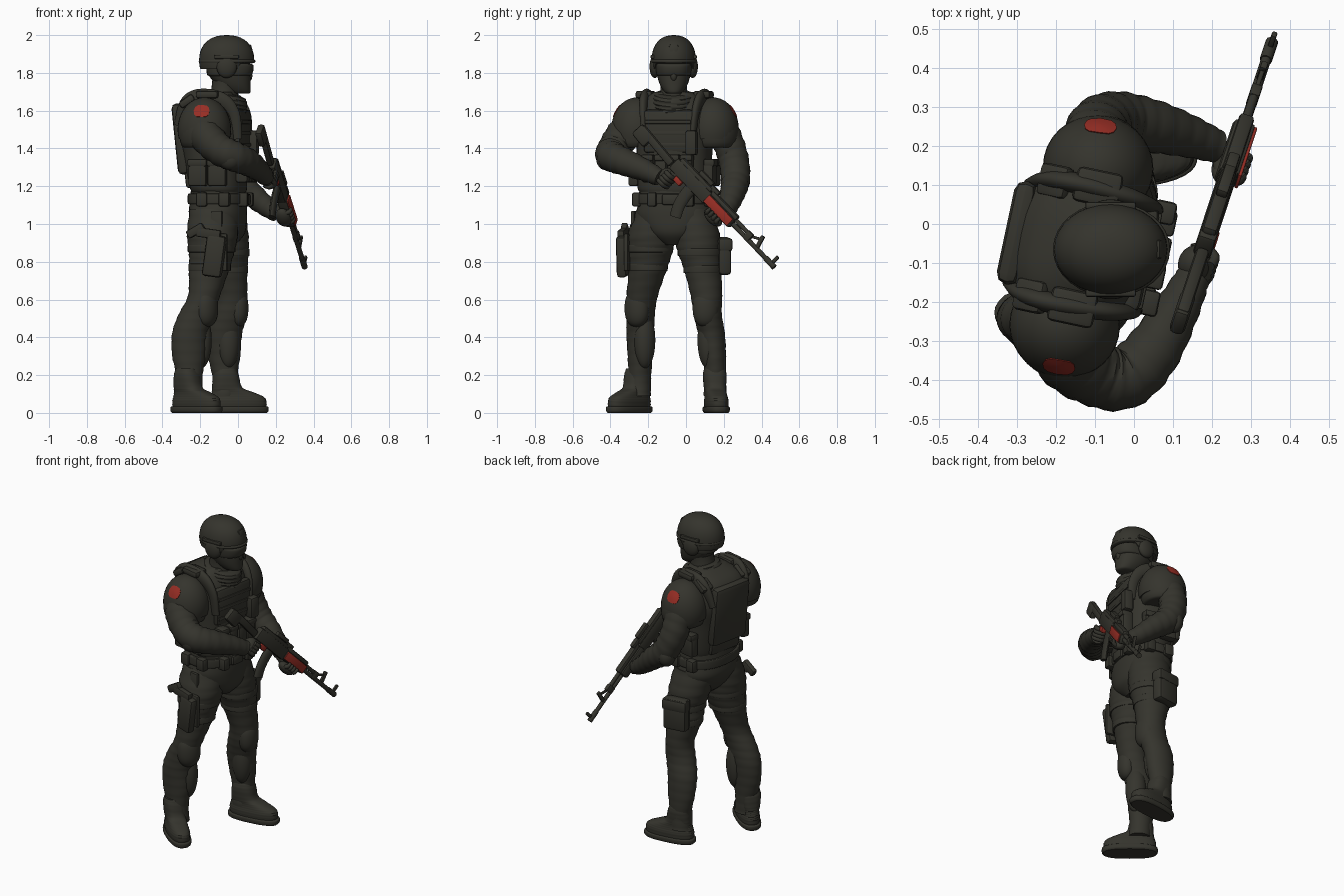
import bpy, bmesh, math
from mathutils import Vector, Matrix


def colour(name, rgb):
    m = bpy.data.materials.new(name)
    m.diffuse_color = (*rgb, 1)
    return m


OLIVE = colour("dark_olive", (0.035, 0.034, 0.026))
RED = colour("red", (0.31, 0.027, 0.018))
I = Matrix.Identity(4)


def frame(x, y, z, yaw=0, pitch=0):
    return (Matrix.Translation((x, y, z)) @ Matrix.Rotation(math.radians(yaw), 4, 'Z')
            @ Matrix.Rotation(math.radians(pitch), 4, 'Y'))


def finish(name, bm, M=I, mat=OLIVE):
    bmesh.ops.transform(bm, matrix=M, verts=bm.verts)
    bmesh.ops.recalc_face_normals(bm, faces=bm.faces)
    me = bpy.data.meshes.new(name)
    bm.to_mesh(me)
    bm.free()
    me.materials.append(mat)
    ob = bpy.data.objects.new(name, me)
    bpy.context.collection.objects.link(ob)


def skin(name, rings, M=I, mat=OLIVE):
    bm = bmesh.new()
    vs = [[bm.verts.new(p) for p in r] for r in rings]
    n = len(rings[0])
    for a, b in zip(vs, vs[1:]):
        for i in range(n):
            bm.faces.new((a[i], a[(i + 1) % n], b[(i + 1) % n], b[i]))
    bm.faces.new(vs[0])
    bm.faces.new(vs[-1])
    finish(name, bm, M, mat)


def spline(st, n=6):
    out = []
    for i in range(len(st) - 1):
        q = [st[max(0, min(len(st) - 1, i + k))] for k in (-1, 0, 1, 2)]
        for k in range(n):
            t = k / n
            out.append([0.5 * (2 * b + (c - a) * t + (2 * a - 5 * b + 4 * c - d) * t * t
                               + (3 * b - a - 3 * c + d) * t ** 3) for a, b, c, d in zip(*q)])
    return out + [list(st[-1])]


def power(c, e):
    return math.copysign(abs(c) ** e, c)


def loft(name, st, M=I, e=2.0, wrinkle=0, n=32):
    """Horizontal sections (x, y, z, half depth, half width)."""
    rings = []
    for j, (x, y, z, a, b) in enumerate(spline(st)):
        r = []
        for i in range(n):
            c, s = math.cos(2 * math.pi * i / n), math.sin(2 * math.pi * i / n)
            f = 1 + wrinkle * math.sin(2.1 * j + 1.5 * s)
            r.append((x + f * a * power(c, 2 / e), y + f * b * power(s, 2 / e), z))
        rings.append(r)
    skin(name, rings, M)


def limb(name, st, M=I, wrinkle=0, n=24, flat=1.0, mat=OLIVE, ref=(0, 0, 1)):
    """Tube along (x, y, z, radius)."""
    pts, rings = spline(st), []
    for j, p in enumerate(pts):
        t = Vector(pts[min(j + 1, len(pts) - 1)][:3]) - Vector(pts[max(j - 1, 0)][:3])
        u = t.cross(Vector(ref)).normalized()
        v = u.cross(t).normalized()
        ring = []
        for i in range(n):
            a = 2 * math.pi * i / n
            r = p[3] * (1 + wrinkle * math.sin(2.1 * j + 1.5 * math.sin(a)))
            ring.append(Vector(p[:3]) + u * math.cos(a) * r + v * math.sin(a) * r * flat)
        rings.append(ring)
    skin(name, rings, M, mat)


def ell(name, c, r, M=I, floor=None, full=1.0):
    bm = bmesh.new()
    bmesh.ops.create_uvsphere(bm, u_segments=32, v_segments=20, radius=1)
    for v in bm.verts:
        p = v.co.copy()
        h = math.hypot(p.x, p.y)
        k = h ** (full - 1) if h > 1e-4 else 1
        p = Vector((p.x * k, p.y * k, power(p.z, full)))
        if floor:
            p.z = max(p.z, floor(p.x))
        v.co = [c[i] + p[i] * r[i] for i in range(3)]
    finish(name, bm, M)


def box(name, c, s, M=I, bev=0.012, mat=OLIVE, tilt=0):
    bm = bmesh.new()
    bmesh.ops.create_cube(bm, size=1)
    bmesh.ops.scale(bm, vec=s, verts=bm.verts)
    bmesh.ops.bevel(bm, geom=bm.edges[:], offset=bev, segments=2, affect='EDGES', profile=0.5)
    finish(name, bm, M @ frame(*c, 0, tilt), mat)


# torso, vest and belt, turned slightly
T = frame(-0.135, -0.058, 0, -12)
H = frame(-0.105, -0.06, 0, -8)
loft("pelvis", [(0.03, 0, .89, .06, .05), (0.02, 0, .95, .12, .14), (0, 0, 1.04, .15, .2),
                (0, 0, 1.12, .147, .192), (0, 0, 1.2, .14, .185)], H, 2.3)
loft("vest", [(.035, 0, 1.17, .137, .18), (.03, 0, 1.21, .147, .193), (.013, 0, 1.38, .165, .198), (-.003, 0, 1.5, .18, .205),
              (-.007, 0, 1.6, .167, .195), (0, 0, 1.66, .135, .16), (.03, 0, 1.7, .085, .1)], T, 2.6)
loft("belt", [(0, 0, 1.105, .15, .195), (0, 0, 1.11, .158, .205), (0, 0, 1.155, .158, .205), (0, 0, 1.16, .15, .195)], H, 2.3)
box("belt_buckle", (.158, 0, 1.13), (.025, .09, .06), H)
box("back_plate", (-.152, 0, 1.45), (.06, .27, .38), T, .028, tilt=-6)
box("back_panel_lower", (-.11, 0, 1.24), (.035, .22, .1), T, .015, tilt=-7)
box("chest_plate", (.155, 0, 1.49), (.05, .27, .23), T, .02)
for z in (1.42, 1.48, 1.54):
    box("chest_webbing", (.18, 0, z), (.012, .25, .02), T, .004)
for i in range(4):
    y = -.105 + .07 * i
    box("magazine_pouch", (.185, y, 1.29), (.065, .062, .14), T, .012)
    box("pouch_flap", (.19, y, 1.35), (.07, .066, .035), T, .01)
box("radio_pouch", (.19, .13, 1.43), (.06, .06, .13), T)
for s in (-1, 1):
    for x in (-.035, .07):
        box("side_pouch", (x, s * .203, 1.27), (.1, .055, .14), T, .014)
        box("side_pouch_flap", (x, s * .208, 1.325), (.105, .06, .04), T, .01)
    for x, y in ((.145, .1), (.06, .192), (-.06, .192)):
        box("belt_pouch", (x, s * y, 1.13), (.06, .05, .075), H)
    # shoulder straps and bolsters
    limb("shoulder_strap", [(.16, s * .13, 1.45, .028), (.145, s * .14, 1.58, .033), (.08, s * .15, 1.655, .042),
                            (-.04, s * .157, 1.67, .045), (-.11, s * .15, 1.63, .04), (-.15, s * .13, 1.52, .03)],
         T, flat=.6, ref=(0, 1, 0))
    box("strap_pad", (.01, s * .157, 1.685), (.12, .09, .04), T, .014)
    box("strap_pad_rear", (-.1, s * .15, 1.65), (.09, .085, .04), T, .014, tilt=-35)

    # shoulder pads with red patch
    c, r = Vector((0, s * .207, 1.5)), (.142, .135, .17)
    ell("shoulder_pad", c, r, T, lambda x: -.3)
    ell("shoulder_pad_lower", c + Vector((0, s * .008, -.02)), (.132, .13, .15), T, lambda x: -.5)
    d, w = Vector((.06 if s < 0 else -.13, s * .81, .59)), Vector((0, -s * .59, .81))
    rings = []
    for k, o in ((.05, 1.02), (.5, 1.02), (1, 1.02), (1.02, .97)):
        ring = []
        for i in range(12):
            a = math.pi * i / 6
            g = k * (1 if i % 2 == 0 else .98)
            p = (d + Vector((.31 * g * power(math.cos(a), .75), 0, 0)) + w * .24 * g * power(math.sin(a), .75)).normalized() * o
            ring.append([c[q] + p[q] * r[q] for q in range(3)])
        rings.append(ring)
    skin("shoulder_patch", rings, T, RED)

# head
A = frame(-0.06, -0.065, 0)
limb("neck", [(-.02, 0, 1.6, .085), (-.01, 0, 1.72, .07), (0, 0, 1.8, .075)], A, ref=(1, 0, 0))
loft("collar", [(0, 0, -.05, .13, .12), (0, 0, -.02, .125, .118), (0, 0, .02, .112, .105), (0, 0, .03, .08, .08)],
     frame(-.07, -.065, 1.665, 0, 14), wrinkle=.02)
loft("face_mask", [(.075, 0, 1.69, .04, .03), (.06, 0, 1.7, .066, .05), (.035, 0, 1.74, .092, .074),
                   (.012, 0, 1.8, .113, .09), (0, 0, 1.88, .115, .095)], A, 2.2)
ell("nose", (.118, 0, 1.785), (.018, .018, .03), A)
ell("helmet", (.0, 0, 1.865), (.146, .117, .135), A, lambda x: -.08 if x > .5 else -.32, .88)
loft("helmet_rim", [(0, 0, 1.85, .13, .1), (.002, 0, 1.855, .148, .119), (.002, 0, 1.868, .148, .119), (0, 0, 1.875, .13, .1)], A)
loft("goggles", [(.01, 0, 1.785, .09, .07), (.015, 0, 1.79, .118, .09), (.018, 0, 1.84, .124, .096), (.01, 0, 1.85, .1, .09)], A, 2.5)
box("helmet_mount", (.12, 0, 1.925), (.03, .05, .05), A, .01, tilt=-15)
for s in (-1, 1):
    ell("ear_cup", (.0, s * .1, 1.833), (.054, .028, .06), A)
    box("helmet_rail", (.0, s * .112, 1.885), (.13, .02, .022), A, .006)

# arms
limb("right_arm", [(-.2, -.26, 1.57, .08), (-.17, -.335, 1.47, .09), (-.1, -.385, 1.395, .083), (-.025, -.395, 1.36, .08),
                   (.045, -.33, 1.33, .073), (.11, -.22, 1.285, .058), (.15, -.14, 1.245, .045)], wrinkle=.035)
limb("left_arm", [(-.1, .16, 1.57, .08), (-.1, .212, 1.46, .083), (-.085, .25, 1.35, .08), (-.035, .262, 1.245, .077),
                  (.05, .25, 1.175, .068), (.14, .225, 1.1, .055), (.21, .2, 1.05, .043)], wrinkle=.035)
ell("right_elbow_pad", (-.04, -.425, 1.345), (.06, .05, .06))
ell("left_elbow_pad", (-.065, .285, 1.23), (.05, .055, .065))

# legs
loft("right_leg", [(-.13, -.15, 1.08, .125, .11), (-.135, -.18, .95, .135, .128), (-.14, -.19, .85, .12, .118),
                   (-.155, -.205, .75, .105, .1), (-.18, -.232, .62, .085, .083), (-.222, -.24, .52, .093, .075),
                   (-.255, -.242, .42, .094, .073), (-.26, -.243, .3, .088, .066), (-.255, -.245, .18, .066, .06),
                   (-.25, -.25, .09, .07, .064)], wrinkle=.018)
loft("left_leg", [(-.09, .03, 1.08, .125, .11), (-.07, .055, .95, .125, .122), (-.055, .07, .85, .112, .113),
                  (-.055, .09, .75, .104, .098), (-.035, .108, .62, .085, .083), (-.045, .115, .52, .092, .075),
                  (-.07, .135, .42, .092, .071), (-.073, .15, .3, .085, .062), (-.07, .155, .18, .064, .057),
                  (-.07, .155, .09, .07, .062)], wrinkle=.018)
for side, x, y, yaw in (("right", -.165, -.26, -35), ("left", 0, .105, 5)):
    K = frame(x, y, .555, yaw)
    ell(side + "_knee_pad", (0, 0, 0), (.055, .07, .1), K, None, .85)
    ell(side + "_shin_guard", (-.05, .015, -.17), (.06, .055, .15), K)
for side, x, y, yaw in (("right", -.22, -.3, -40), ("left", 0, .16, 7)):
    F = frame(x, y, 0, yaw)
    loft(side + "_boot", [(0, 0, .02, .15, .058), (0, 0, .06, .152, .061), (-.005, 0, .085, .142, .057), (-.03, 0, .11, .11, .055),
                          (-.058, 0, .135, .08, .058), (-.065, 0, .2, .068, .062), (-.065, 0, .235, .055, .055)], F, 2.5, .01)
    loft(side + "_boot_sole", [(0, 0, 0, .154, .058), (0, 0, .01, .162, .066), (0, 0, .03, .162, .066), (0, 0, .035, .15, .055)], F, 2.6)

# thigh holster and pistol, left thigh pouch, leg straps
G = frame(-.125, -.335, .85, -12)
box("holster", (.0, 0, -.02), (.105, .055, .22), G, .018, tilt=8)
box("holster_plate", (.0, .03, 0), (.13, .025, .2), G, .01)
box("pistol_slide", (-.03, -.005, .1), (.13, .035, .05), G, .008, tilt=8)
box("pistol_grip", (-.1, -.005, .115), (.045, .035, .1), G, .01, tilt=60)
box("holster_hanger", (.0, .06, .14), (.06, .02, .16), G, .006)
P = frame(-.07, .197, .83, 8)
box("thigh_pouch", (0, 0, 0), (.15, .07, .2), P, .02)
box("thigh_pouch_flap", (0, .003, .06), (.158, .075, .07), P, .015)
for side, x, y, z, a, b in (("right", -.14, -.192, .87, .126, .124), ("right", -.15, -.203, .77, .112, .106),
                            ("left", -.055, .073, .85, .116, .117), ("left", -.055, .088, .76, .108, .102)):
    loft(side + "_thigh_strap", [(x, y, z - .02, a * .96, b * .96), (x, y, z - .015, a, b), (x, y, z + .015, a, b), (x, y, z + .02, a * .96, b * .96)])

# rifle: local x along barrel, z up
S, E = Vector((.12, -.24, 1.51)), Vector((.352, .462, .777))
d = (E - S).normalized()
side = Vector((0, 0, 1)).cross(d).normalized()
R = Matrix((d, side, d.cross(side))).transposed().to_4x4()
R.translation = S


def rod(name, x0, x1, z, r):
    limb(name, [(x0, 0, z, r), (x1, 0, z, r)], R, n=12)


box("stock", (.13, 0, -.005), (.26, .035, .045), R, .012, tilt=4)
box("stock_butt", (.04, 0, -.02), (.1, .04, .08), R, .014, tilt=4)
box("receiver", (.4, 0, .0), (.27, .048, .075), R, .01)
box("receiver_cover", (.4, 0, .04), (.24, .04, .035), R, .012)
box("rear_sight", (.53, 0, .055), (.06, .03, .03), R, .006)
box("sight_rail", (.45, 0, .07), (.1, .03, .025), R, .006)
box("handguard", (.625, 0, .0), (.2, .06, .06), R, .014)
box("handguard_red_panel", (.622, -.03, .0), (.185, .009, .05), R, .003, RED)
box("handguard_upper", (.625, 0, .037), (.2, .04, .03), R, .01)
rod("barrel", .5, 1.05, 0, .013)
rod("gas_tube", .7, .84, .026, .012)
rod("muzzle_brake", .98, 1.05, 0, .016)
box("gas_block", (.83, 0, .015), (.04, .028, .05), R, .005)
box("front_sight_post", (.9, 0, .035), (.022, .018, .08), R, .004, tilt=-15)
box("front_sight_brace", (.87, 0, .04), (.07, .012, .014), R, .003, tilt=-30)
box("muzzle_fin", (1.025, 0, .025), (.02, .014, .06), R, .004)
box("rifle_grip", (.3, 0, -.06), (.045, .034, .1), R, .01, tilt=20)
box("red_grip_panel", (.35, -.012, -.05), (.05, .03, .03), R, .005, RED)
limb("magazine", [(.425, 0, -.02, .034), (.43, 0, -.09, .034), (.445, 0, -.15, .033), (.47, 0, -.2, .032)], R, n=12, flat=.5, ref=(0, 1, 0))

# gloved hands wrapped round grip and handguard
ell("right_palm", (.285, .01, -.085), (.045, .042, .05), R)
ell("left_palm", (.62, .005, -.055), (.06, .042, .032), R)
for i in range(4):
    z = -.06 - .02 * i
    limb("right_finger", [(.27, -.03, z, .013), (.305, -.034, z, .013), (.325, 0, z, .013), (.31, .028, z, .012)], R, n=10)
    x = .585 + .024 * i
    limb("left_finger", [(x, .0, -.06, .013), (x, -.03, -.05, .013), (x, -.038, -.032, .01), (x, -.034, -.024, .008)], R, n=10, ref=(1, 0, 0))
limb("left_thumb", [(.59, .02, -.05, .015), (.62, .038, -.03, .014), (.65, .038, .0, .011)], R, n=10)

# smooth shading with sharp edges kept
for ob in bpy.context.scene.objects:
    ob.select_set(True)
    bpy.context.view_layer.objects.active = ob
bpy.ops.object.shade_smooth_by_angle(angle=math.radians(40))
